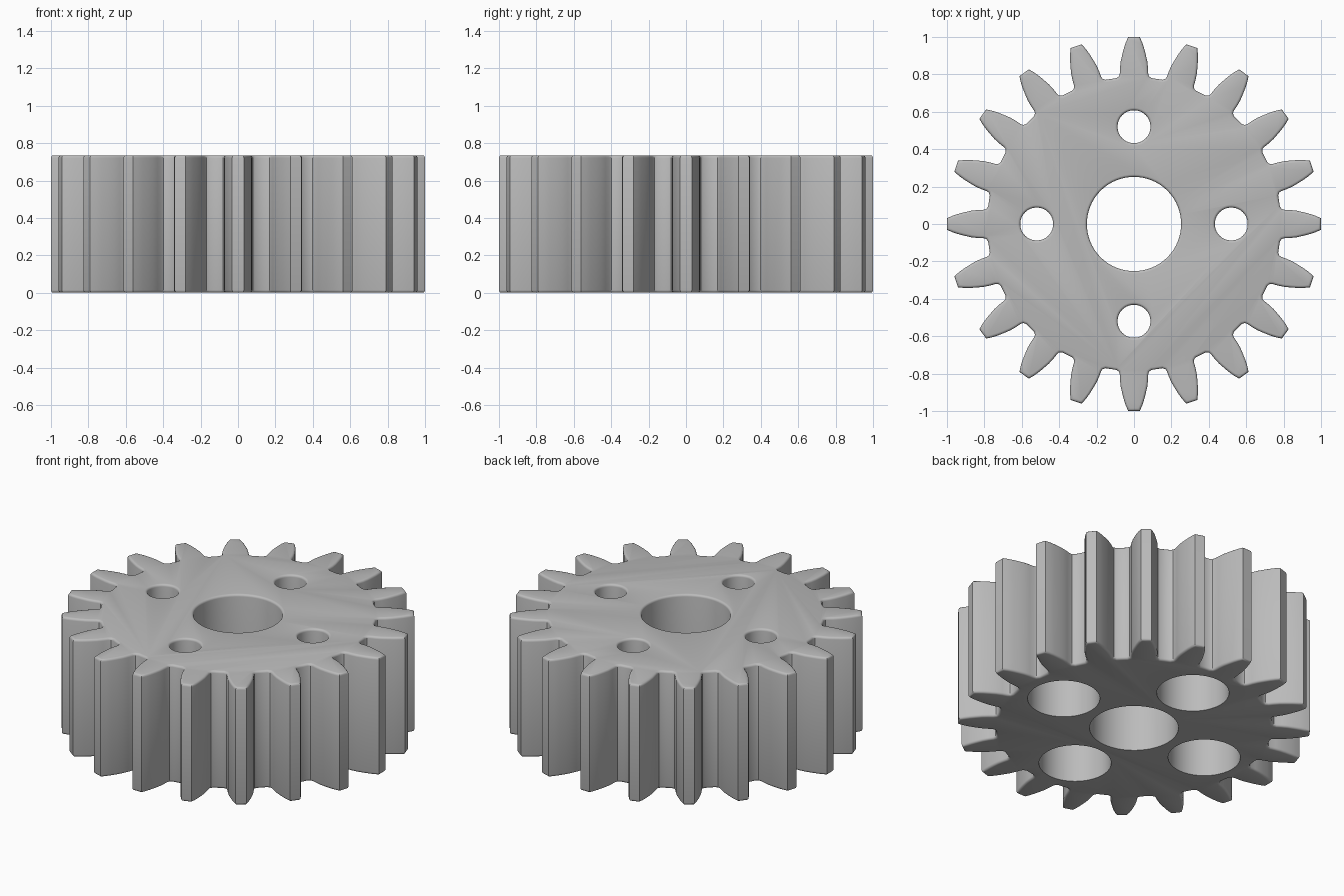
import bpy, bmesh, math
from mathutils import Matrix, Vector

cube = bpy.data.objects.get("Cube")
if cube:
    bpy.data.objects.remove(cube, do_unlink=True)

TEETH, HEIGHT, EDGE = 20, 0.735, 0.014

steel = bpy.data.materials.new("grey_steel")
steel.use_nodes = True
grey = (0.5, 0.5, 0.5, 1)
steel.diffuse_color = grey
steel.node_tree.nodes["Principled BSDF"].inputs["Base Color"].default_value = grey


def make_object(name, bm):
    bmesh.ops.recalc_face_normals(bm, faces=bm.faces)
    mesh = bpy.data.meshes.new(name)
    bm.to_mesh(mesh)
    bm.free()
    mesh.materials.append(steel)
    ob = bpy.data.objects.new(name, mesh)
    bpy.context.collection.objects.link(ob)
    return ob


# One tooth: (half width, distance from the axis), from root to tip
flank = [(0.094, 0.780), (0.080, 0.790), (0.076, 0.805), (0.075, 0.835), (0.071, 0.870),
         (0.063, 0.905), (0.054, 0.940), (0.044, 0.970), (0.031, 0.9995)]
tooth = [(w, r) for w, r in flank] + [(-w, r) for w, r in reversed(flank)]


# Toothed body, extruded and with rounded rims
bm = bmesh.new()
outline = []
for i in range(TEETH):
    turn = Matrix.Rotation(-math.tau * i / TEETH, 3, "Z")
    outline += [bm.verts.new(turn @ Vector((-w, r, 0))) for w, r in tooth]
base = bm.faces.new(outline)
ext = bmesh.ops.extrude_face_region(bm, geom=[base])
bmesh.ops.translate(bm, vec=(0, 0, HEIGHT),
                    verts=[g for g in ext["geom"] if isinstance(g, bmesh.types.BMVert)])
rims = [e for e in bm.edges if abs(e.verts[0].co.z - e.verts[1].co.z) < 0.001]
bmesh.ops.bevel(bm, geom=rims, offset=EDGE, segments=3, profile=0.5, affect="EDGES")
gear = make_object("gear", bm)


# Holes: turned cutters with a rounded top mouth
def turned_cutter(name, radius, x, y, counterbore=None, depth=0):
    profile = [(0, -0.1)]
    if counterbore:
        profile += [(counterbore, -0.1), (counterbore, depth), (radius, depth)]
    else:
        profile += [(radius, -0.1)]
    for k in range(5):
        a = math.pi / 2 * k / 4
        profile.append((radius + EDGE * (1 - math.cos(a)), HEIGHT - EDGE + EDGE * math.sin(a)))
    profile += [(radius + EDGE, HEIGHT + 0.1), (0, HEIGHT + 0.1)]
    bm = bmesh.new()
    verts = [bm.verts.new((r, 0, z)) for r, z in profile]
    edges = [bm.edges.new(pair) for pair in zip(verts, verts[1:])]
    bmesh.ops.spin(bm, geom=verts + edges, cent=(0, 0, 0), axis=(0, 0, 1),
                   angle=math.tau, steps=64)
    bmesh.ops.remove_doubles(bm, verts=bm.verts, dist=0.0005)
    bmesh.ops.translate(bm, verts=bm.verts, vec=(x, y, 0))
    ob = make_object(name, bm)
    ob.hide_render = True
    return ob


cutters = [turned_cutter("bore_cutter", 0.252, 0, 0)]
for i in range(4):
    a = math.pi / 2 * i
    cutters.append(turned_cutter("bolt_hole_cutter", 0.088, 0.52 * math.cos(a),
                                 0.52 * math.sin(a), counterbore=0.205, depth=0.4))

bpy.ops.object.select_all(action="DESELECT")
bpy.context.view_layer.objects.active = gear
gear.select_set(True)
for cutter in cutters:
    mod = gear.modifiers.new("hole", "BOOLEAN")
    mod.operation = "DIFFERENCE"
    mod.solver = "EXACT"
    mod.object = cutter
    bpy.ops.object.modifier_apply(modifier=mod.name)
    bpy.data.objects.remove(cutter, do_unlink=True)

bpy.ops.object.shade_smooth_by_angle(angle=math.radians(32))
